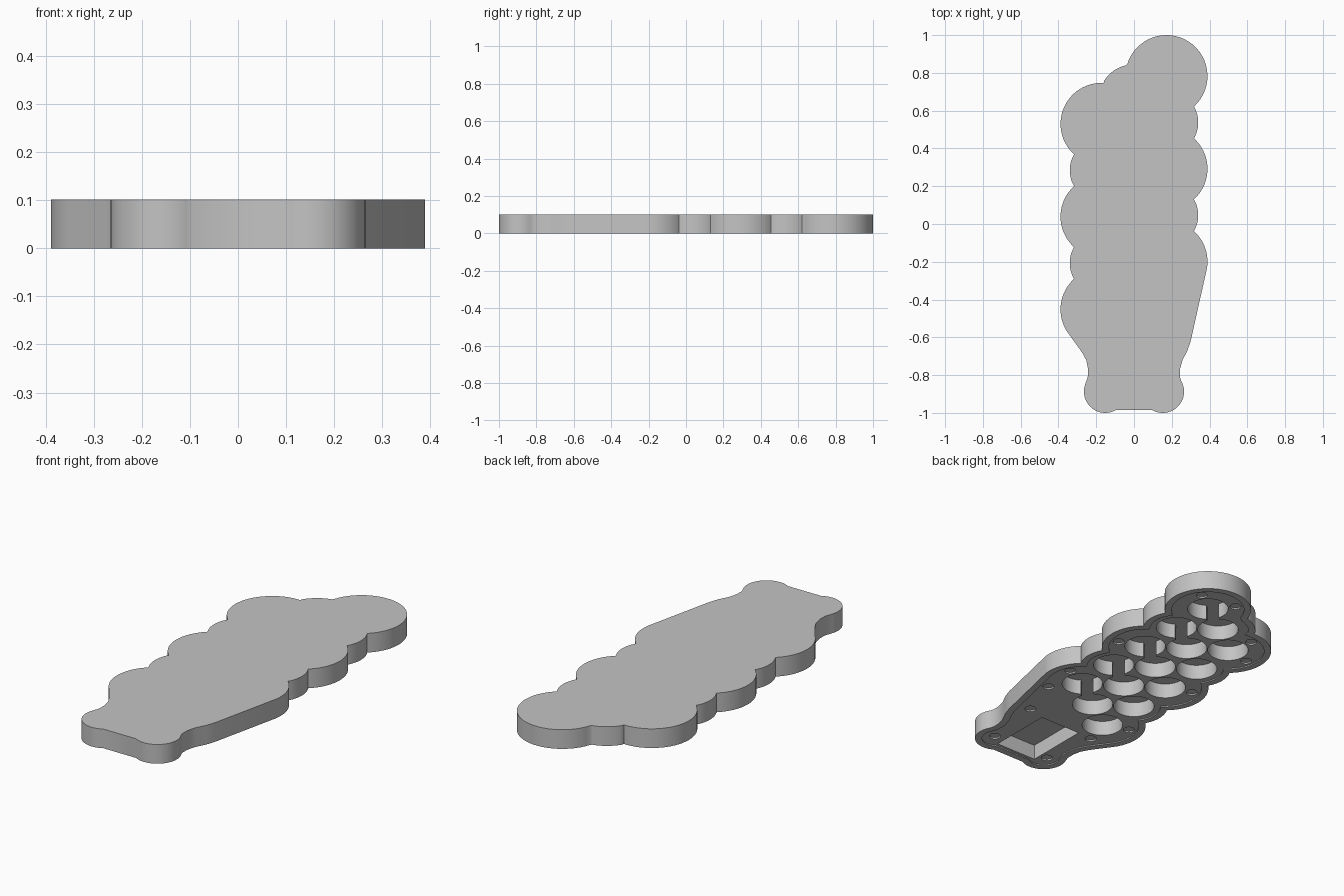
import bpy, bmesh
from math import cos, sin, radians, degrees, atan2
from mathutils import Vector

if "Cube" in bpy.data.objects:
    bpy.data.objects.remove(bpy.data.objects["Cube"], do_unlink=True)

H = 0.101        # body height
CEIL = 0.086     # ceiling height of the pockets
FLOOR = 0.006    # recessed underside
SEAT = 0.014     # depth of the screw seats
COL = 0.172      # x of the outer button columns
STEP = 0.2455    # spacing inside a column
BIG, SMALL, HOLE = 0.217, 0.168, 0.102
GREY = (0.55, 0.55, 0.55, 1)

grey = bpy.data.materials.new("plain_grey")
grey.use_nodes = True
grey.diffuse_color = GREY
grey.node_tree.nodes["Principled BSDF"].inputs["Base Color"].default_value = GREY


def arc(cx, cy, r, a0, a1, n=20):
    angles = [radians(a0 + (a1 - a0) * i / n) for i in range(n + 1)]
    return [Vector((cx + r * cos(a), cy + r * sin(a))) for a in angles]


def circle(x, y, r, n):
    return arc(x, y, r, 0, 360 - 360 / n, n - 1)


def points(*pairs):
    return [Vector(p) for p in pairs]


def clean(pts):
    """Drop points that nearly repeat the one before."""
    out = [pts[0]]
    for p in pts[1:]:
        if (p - out[-1]).length > 0.004:
            out.append(p)
    return out


def inset(pts, d):
    """Move a counter-clockwise outline inwards by d."""
    out = []
    for i, p in enumerate(pts):
        a = (p - pts[i - 1]).normalized()
        b = (pts[(i + 1) % len(pts)] - p).normalized()
        na, nb = Vector((-a.y, a.x)), Vector((-b.y, b.x))
        m = (na + nb).normalized()
        out.append(p + m * d / max(m.dot(na), 0.5))
    return out


def joined_pockets(a, b):
    """Outline of two round pockets linked by a narrow channel."""
    t = degrees(atan2(b[1] - a[1], b[0] - a[0]))
    gap = 18
    return (arc(*a, HOLE, t + gap, t + 360 - gap, 36)
            + arc(*b, HOLE, t + 180 + gap, t + 540 - gap, 36))


# Button centres in three staggered columns
right_col = [(COL, 0.783 - STEP * i) for i in range(5)]
left_col = [(-COL, 0.53 - STEP * i) for i in range(5)]
mid_col = [(0, 0.657 - STEP * i) for i in range(5)]

# Scalloped outline, counter-clockwise from the front right lobe
outline = arc(0.152, -0.887, 0.113, 240, 390)
outline += points((0.243, -0.81), (0.243, -0.77), (0.257, -0.72), (0.283, -0.67), (0.3, -0.62))
for i, (x, y) in enumerate(reversed(right_col)):
    if i % 2:
        outline += arc(x, y, SMALL, -30, 30)
    else:
        outline += arc(x, y, BIG, -10 if i == 0 else -48, 163 if i == 4 else 48, 30)
outline += arc(*mid_col[0], 0.188, 103, 147)
for i, (x, y) in enumerate(left_col):
    if i % 2:
        outline += arc(x, y, SMALL, 150, 210)
    else:
        outline += arc(x, y, BIG, 87 if i == 0 else 132, 212 if i == 4 else 228, 28)
outline += points((-0.275, -0.68), (-0.253, -0.72), (-0.243, -0.77), (-0.245, -0.81))
outline += arc(-0.152, -0.887, 0.113, 160, 300)
outline = clean(outline)
rim = inset(outline, 0.035)

# Deep pockets: linked pairs, single rounds and the bay at the narrow end
pockets = [joined_pockets(a, b) for a, b in zip(right_col, mid_col)]
pockets += [circle(x, y, HOLE, 40) for x, y in left_col]
pockets.append(points((-0.13, -0.935), (0.11, -0.935), (0.11, -0.59), (-0.13, -0.59)))

# Screw seats: around some buttons, then along the narrow end
ring = [(right_col[0], 38), (right_col[0], 130), (right_col[2], -20), (right_col[4], 25),
        (left_col[0], 105), (left_col[0], 190), (left_col[2], 160), (left_col[4], 160)]
screws = [(x + 0.142 * cos(radians(a)), y + 0.142 * sin(radians(a))) for (x, y), a in ring]
screws += [(0.17, -0.885), (-0.17, -0.885), (0.21, -0.56), (-0.215, -0.595), (0.285, -0.33)]
seats = [circle(x, y, 0.028, 24) for x, y in screws]

bm = bmesh.new()


def loop(pts, z):
    return [bm.verts.new((p.x, p.y, z)) for p in pts]


def band(a, b):
    """Strip of quads between two matching loops."""
    for i in range(len(a)):
        bm.faces.new((a[i - 1], a[i], b[i], b[i - 1]))


def hollow(pts, depth):
    """Sunken pocket; returns its mouth on the recessed underside."""
    mouth, end = loop(pts, FLOOR), loop(pts, depth)
    band(mouth, end)
    bm.faces.new(end)
    return mouth


# Top, outer wall, bottom rim and recess step
top, bottom = loop(outline, H), loop(outline, 0)
rim_low, rim_high = loop(rim, 0), loop(rim, FLOOR)
bm.faces.new(top)
band(top, bottom)
band(bottom, rim_low)
band(rim_low, rim_high)

# Recessed underside, filled around all the mouths
mouths = [rim_high] + [hollow(p, CEIL) for p in pockets] + [hollow(s, SEAT) for s in seats]
edges = [bm.edges.get((m[i - 1], m[i])) for m in mouths for i in range(len(m))]
bmesh.ops.triangle_fill(bm, edges=edges, use_beauty=True, normal=(0, 0, -1))
bmesh.ops.recalc_face_normals(bm, faces=bm.faces[:])

mesh = bpy.data.meshes.new("button_case")
bm.to_mesh(mesh)
bm.free()
mesh.materials.append(grey)
case = bpy.data.objects.new("button_case", mesh)
bpy.context.scene.collection.objects.link(case)

# Smooth walls, crisp edges
bpy.ops.object.select_all(action='DESELECT')
case.select_set(True)
bpy.context.view_layer.objects.active = case
bpy.ops.object.shade_smooth_by_angle(angle=radians(30))
